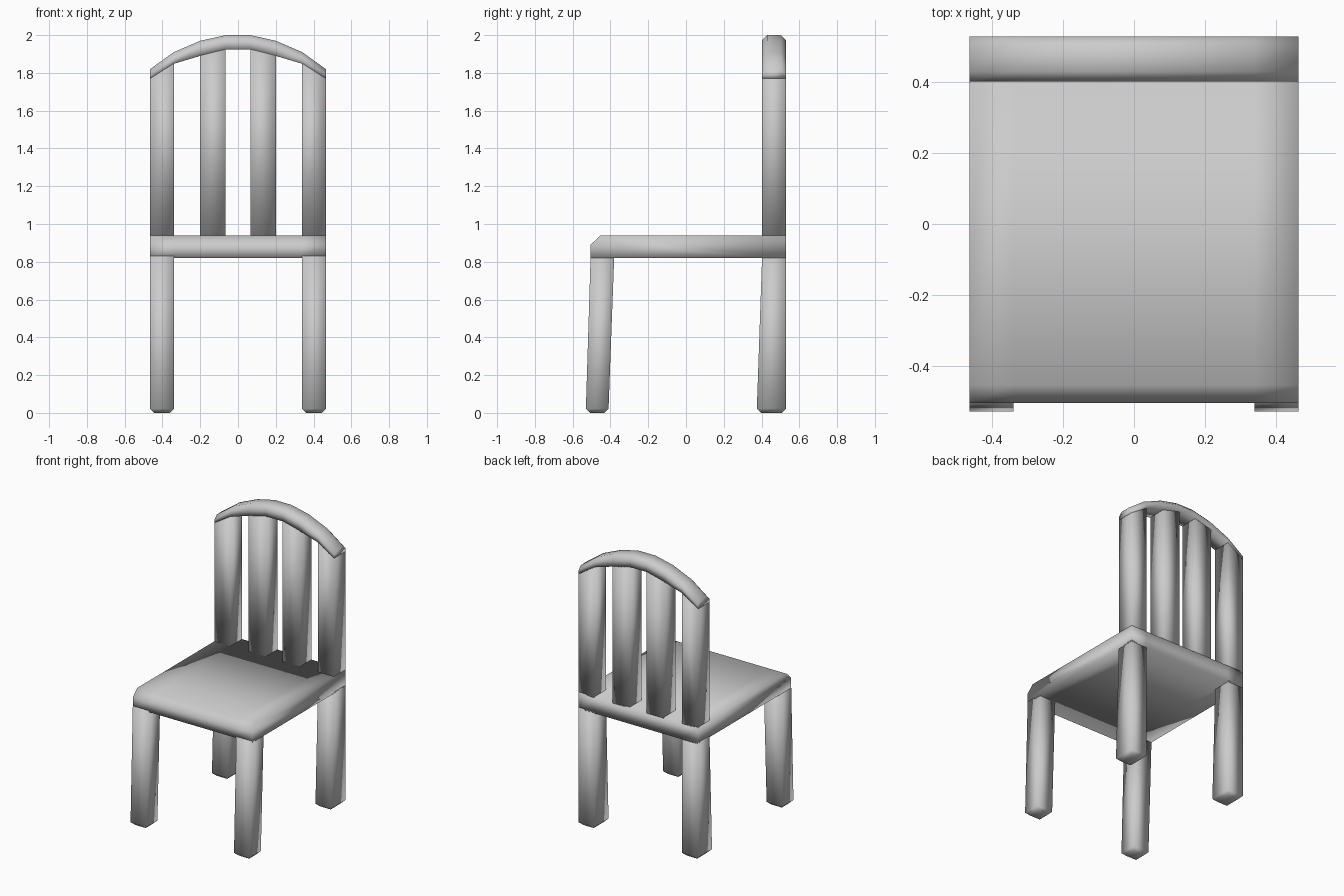
import bpy, bmesh

if "Cube" in bpy.data.objects:
    bpy.data.objects.remove(bpy.data.objects["Cube"])

X_IN, X_OUT = 0.34, 0.465      # post and leg width
Y_IN, Y_BACK = 0.403, 0.53     # depth of the chair back


def loft(name, rings, mirror=False):
    """Skin a list of equal-length rings, cap both ends, shade smooth."""
    bm = bmesh.new()
    loops = [[bm.verts.new(p) for p in ring] for ring in rings]
    n = len(loops[0])
    for a, b in zip(loops, loops[1:]):
        for i in range(n):
            j = (i + 1) % n
            bm.faces.new((a[i], a[j], b[j], b[i]))
    bm.faces.new(loops[0])
    bm.faces.new(loops[-1])
    bmesh.ops.recalc_face_normals(bm, faces=bm.faces)
    for f in bm.faces:
        f.smooth = True
    mesh = bpy.data.meshes.new(name)
    bm.to_mesh(mesh)
    bm.free()
    ob = bpy.data.objects.new(name, mesh)
    bpy.context.collection.objects.link(ob)
    if mirror:
        ob.modifiers.new("mirror", 'MIRROR').use_mirror_merge = False
    return ob


def rect(x0, x1, y0, y1, z_a, z_b=None):
    """Horizontal rectangle; z may slope from x0 to x1."""
    z_b = z_a if z_b is None else z_b
    return [(x0, y0, z_a), (x1, y0, z_b), (x1, y1, z_b), (x0, y1, z_a)]


def leg(name, foot, top, z_top):
    """Slanted leg with a chamfered foot, mirrored to the other side."""
    c = 0.022
    loft(name, [
        rect(X_IN + c, X_OUT - c, foot[0] + c, foot[1] - c, 0),
        rect(X_IN, X_OUT, foot[0], foot[1], c),
        rect(X_IN, X_OUT, top[0], top[1], z_top),
    ], mirror=True)


# Seat: side profile with a chamfered front edge
profile = [(-0.505, 0.82), (-0.505, 0.89), (-0.455, 0.938),
           (Y_BACK, 0.938), (Y_BACK, 0.82)]
loft("seat", [[(x, y, z) for y, z in profile] for x in (-X_OUT, -X_IN, X_IN, X_OUT)])

# Legs
leg("front_legs", (-0.53, -0.41), (-0.505, -0.38), 0.83)
leg("back_legs", (0.375, Y_BACK), (Y_IN, Y_BACK), 0.83)

# Back posts and slats, cut to follow the arch
loft("back_posts", [rect(X_IN, X_OUT, Y_IN, Y_BACK, 0.93),
                    rect(X_IN, X_OUT, Y_IN, Y_BACK, 1.85, 1.77)], mirror=True)
loft("back_slats", [rect(0.065, 0.2, Y_IN, Y_BACK, 0.93),
                    rect(0.065, 0.2, Y_IN, Y_BACK, 1.925, 1.892)], mirror=True)

# Arched top rail: x, outer height, inner height
half = [(0.065, 2.0, 1.923), (0.2, 1.97, 1.89), (X_IN, 1.91, 1.848), (X_OUT, 1.82, 1.765)]
stations = [(-x, o, i) for x, o, i in reversed(half)] + half
c = 0.027
loft("top_rail", [[(x, Y_IN, i), (x, Y_IN, o - c), (x, Y_IN + c, o),
                   (x, Y_BACK - c, o), (x, Y_BACK, o - c), (x, Y_BACK, i)]
                  for x, o, i in stations])
